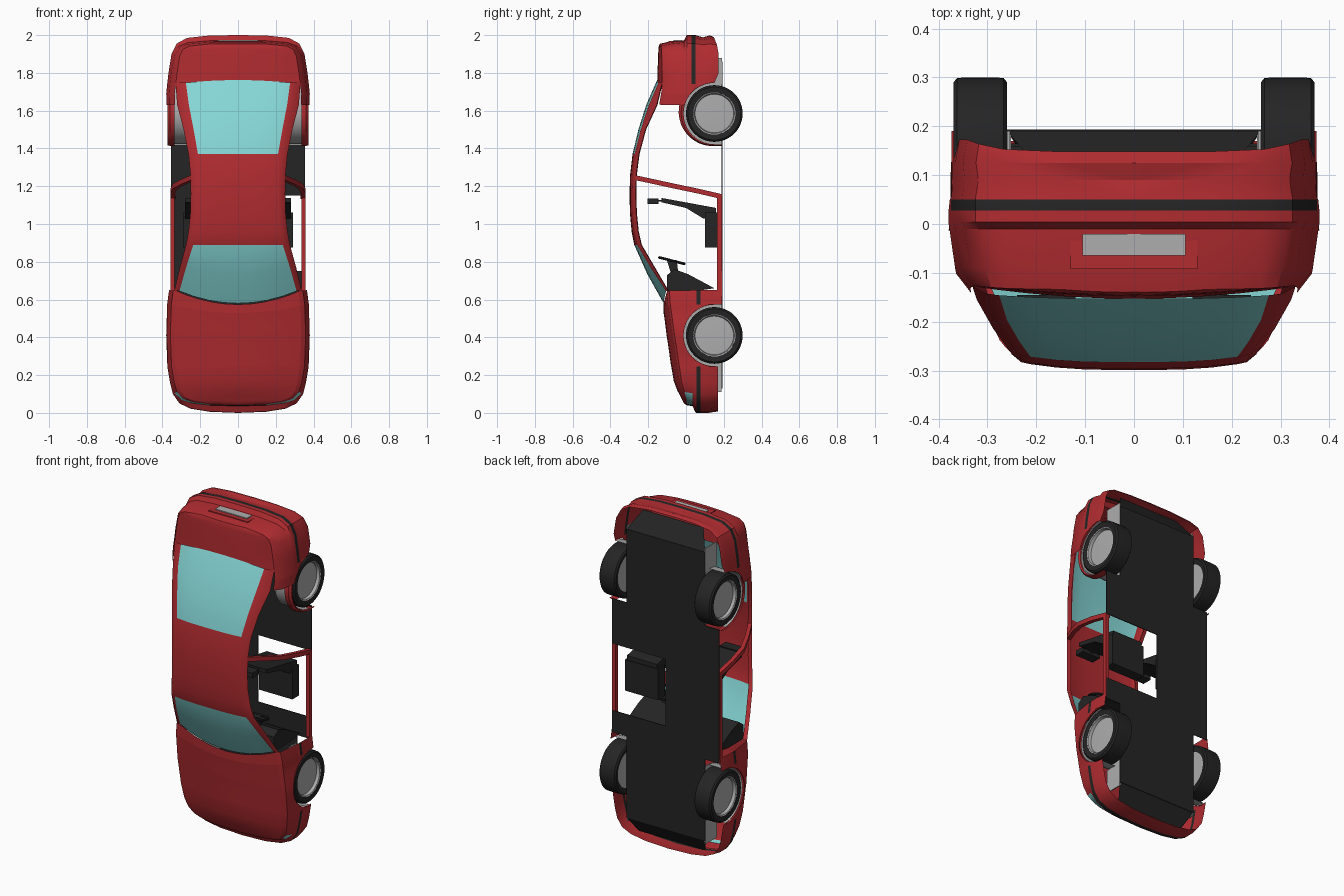
import bpy, bmesh, math
from mathutils import Vector

cube = bpy.data.objects.get("Cube")
if cube:
    bpy.data.objects.remove(cube, do_unlink=True)


def material(name, rgb):
    m = bpy.data.materials.new(name)
    m.use_nodes = True
    m.diffuse_color = (*rgb, 1)
    m.node_tree.nodes["Principled BSDF"].inputs["Base Color"].default_value = (*rgb, 1)
    return m


RED = material("red paint", (0.44, 0.025, 0.03))
BLACK = material("black trim", (0.018, 0.018, 0.018))
GLASS = material("blue glass", (0.24, 0.68, 0.68))
GREY = material("light grey", (0.42, 0.42, 0.42))
made = []


def finish(name, bm, mats, rule=None, mirror=False):
    bmesh.ops.remove_doubles(bm, verts=bm.verts, dist=0.0002)
    bmesh.ops.recalc_face_normals(bm, faces=bm.faces)
    if rule:
        for f in bm.faces:
            f.material_index = rule(f.calc_center_median())
    me = bpy.data.meshes.new(name)
    bm.to_mesh(me)
    bm.free()
    for m in mats:
        me.materials.append(m)
    ob = bpy.data.objects.new(name, me)
    bpy.context.collection.objects.link(ob)
    if mirror:
        ob.modifiers.new("Mirror", 'MIRROR').use_clip = True
    made.append(ob)
    return ob


def grid(name, rows, mats, rule=None, mirror=False):
    bm = bmesh.new()
    vs = [[bm.verts.new(p) for p in r] for r in rows]
    for a, b in zip(vs, vs[1:]):
        for i in range(len(a) - 1):
            bm.faces.new((a[i], a[i + 1], b[i + 1], b[i]))
    return finish(name, bm, mats, rule, mirror)


def prism(name, yz, x0, x1, mat, mirror=False):
    """Side profile in (y, z) extruded across x."""
    bm = bmesh.new()
    f = bm.faces.new([bm.verts.new((x0, y, z)) for y, z in yz])
    ext = bmesh.ops.extrude_face_region(bm, geom=[f])["geom"]
    bmesh.ops.translate(bm, vec=(x1 - x0, 0, 0),
                        verts=[v for v in ext if isinstance(v, bmesh.types.BMVert)])
    return finish(name, bm, [mat], mirror=mirror)


def box(name, x, y, z, mat, mirror=False):
    return prism(name, [(y[0], z[0]), (y[1], z[0]), (y[1], z[1]), (y[0], z[1])],
                 x[0], x[1], mat, mirror)


def lathe(name, profile, wz, mat, a0=0, a1=2 * math.pi, n=48):
    """Revolve (radius, x) around a wheel axle at y 0.15."""
    rows = [[(x, 0.15 - r * math.sin(a), wz + r * math.cos(a)) for r, x in profile]
            for a in (a0 + (a1 - a0) * k / n for k in range(n + 1))]
    return grid(name, rows, [mat], mirror=True)


ARCH = 0.163
FRONT_Z, REAR_Z = 0.41, 1.585


def interp(plan, z):
    for a, b in zip(plan, plan[1:]):
        if min(a[1], b[1]) <= z <= max(a[1], b[1]):
            t = (z - a[1]) / (b[1] - a[1])
            return tuple(p + (q - p) * t for p, q in zip(a, b))


def end_shell(name, plan, wz, s, levels, rule, bottom, top_ok, sweep):
    """Wrap a car end: plan rows are (half width, z, shoulder y, crown)."""
    arch_z = [wz - s * ARCH * math.cos(math.pi * k / 20) for k in range(21)]
    extra = [interp(plan, z) for z in arch_z]
    cols = sorted(set(plan + [e for e in extra if e]), key=lambda p: s * p[1])
    side, top = [], []
    for i, (x, z, ys, crown) in enumerate(cols):
        a, b = cols[max(i - 1, 0)], cols[min(i + 1, len(cols) - 1)]
        t = Vector((b[0] - a[0], b[1] - a[1])).normalized() if i else Vector((1, 0))
        inward = Vector((-t.y, t.x)) * s
        d = z - wz
        yb = bottom(x, z)
        if abs(d) < ARCH + 1e-5:
            yb = 0.15 - math.sqrt(max(ARCH ** 2 - d * d, 0))
        col = []
        for y, inset in levels(ys, z):
            p = Vector((x, z)) + inward * inset
            col.append((max(p.x, 0), min(y, yb), p.y))
        p = Vector((x, z)) + inward * (levels(ys, z)[-1][1] + 0.008)
        col.append((max(p.x, 0), yb, p.y))
        side.append(col)
        if top_ok(z):
            sx, sy, sz = col[0]
            top.append([(sx * f, sy - crown * (1 - f * f), sz - sweep(z) * (1 - f * f))
                        for f in (1, 0.85, 0.65, 0.4, 0.2, 0)])
    grid(name + "_sides", side, [RED, BLACK, GLASS], rule, True)
    grid(name + "_lid", top, [RED], None, True)


# Front end: bumper, wings and bonnet
front_plan = [(0, 0, -.005, 0), (.15, .006, -.005, .006), (.25, .022, -.006, .012),
              (.31, .05, -.01, .018), (.345, .1, -.02, .026), (.36, .16, -.035, .03),
              (.374, .245, -.047, .032), (.38, .41, -.072, .03), (.375, .575, -.095, .024),
              (.365, .65, -.1, .02)]


def front_levels(ys, z):
    n = max(0, 1 - z / 0.12)
    return [(ys, .045), (ys + .012, .022 + .018 * n), (.035, .004 + .032 * n), (.05, .002),
            (.056, 0), (.076, 0), (.12, 0)]


def front_rule(c):
    if .056 < c.y < .076 and (c.z < .225 or c.z > .58):
        return 1
    if .004 < c.y < .03 and c.z < .1:
        return 2 if c.x > .14 else 1
    return 0


end_shell("front_body", front_plan, FRONT_Z, 1, front_levels, front_rule,
          lambda x, z: .17 if z < .3 else .19, lambda z: True,
          lambda z: .07 * max(0, (z - .33) / .32) ** 2)

# Rear end: bumper, quarter panels and boot lid
rear_plan = [(0, 2, -.135, .002), (.15, 1.998, -.134, .006), (.27, 1.985, -.132, .012),
             (.325, 1.955, -.13, .016), (.352, 1.9, -.128, .02), (.368, 1.8, -.127, .024),
             (.374, 1.748, -.127, .026), (.38, 1.69, -.132, .02), (.378, 1.63, -.142, .02)]


def rear_levels(ys, z):
    n = max(0, (z - 1.88) / .12)
    return [(ys, .045), (ys + .04, .014 + .022 * n), (-.01, .002 + .026 * n), (.004, 0),
            (.028, 0), (.05, 0), (.09, .004 + .008 * n), (.125, .002)]


end_shell("rear_body", rear_plan, REAR_Z, -1, rear_levels,
          lambda c: 1 if .028 < c.y < .05 and c.z > 1.74 else 0,
          lambda x, z: .148 + .025 * min(1, (x / .35) ** 6), lambda z: z > 1.74, lambda z: 0)

# Number plate and its surround on the boot
box("plate_surround", (-.13, .13), (-.092, -.008), (1.955, 1.9685), RED)
box("number_plate", (-.105, .105), (-.065, -.02), (1.966, 1.974), GREY)

# Greenhouse rows: z, corner sweep, glass half width, centre y, glass edge y, rail x, rail y
house = [(.58, .065, .31, -.118, -.105, .338, -.095), (.735, .035, .275, -.205, -.188, .308, -.168),
         (.89, 0, .237, -.274, -.26, .275, -.238), (.96, 0, .225, -.288, -.275, .262, -.254),
         (1.06, 0, .215, -.297, -.285, .252, -.264), (1.16, 0, .212, -.299, -.287, .25, -.267),
         (1.26, 0, .21, -.296, -.285, .252, -.264), (1.37, 0, .212, -.283, -.272, .262, -.25),
         (1.5, 0, .235, -.252, -.24, .288, -.215), (1.63, 0, .26, -.211, -.197, .322, -.155),
         (1.762, -.014, .276, -.153, -.146, .331, -.127)]
rows = []
for z, c, g, yc, yg, r, yr in house:
    row = [(g * f, yc + (yg - yc) * f ** 3, z + c * f * f) for f in (0, .25, .5, .75, 1)]
    rows.append(row + [((g + r) / 2, (yg + yr) / 2 - .006, z + c), (r, yr, z + c)])


def house_rule(c):
    z = c.z
    half = .31 - (z - .62) * .26 if z < .89 else .212 + (z - 1.37) * .17
    return 1 if (z < .89 or z > 1.37) and c.x < half - .006 else 0


grid("roof_and_glass", rows, [RED, GLASS], house_rule, True)
# Inner return flange of the roof rail
grid("roof_rail_return", [[r[-1], (r[-1][0] - .025, r[-1][1] + .004, r[-1][2])] for r in rows],
     [RED], None, True)

# Middle pillars and sills
pillar = [(.25, -.268, 1.245), (.305, -.16, 1.222), (.345, -.06, 1.2), (.358, .06, 1.175),
          (.356, .19, 1.145)]
grid("middle_pillar", [[(x, y, z - .013), (x, y, z + .013), (x - .025, y, z + .013),
                        (x - .025, y, z - .013), (x, y, z - .013)] for x, y, z in pillar],
     [RED], None, True)
box("sill", (.335, .357), (.165, .19), (.64, 1.15), RED, True)

# Rear arch lip in front of the rear wheels
lip = [(.19, REAR_Z - ARCH, .19, REAR_Z - .172)]
for k in range(13):
    a = math.pi - k / 12 * (math.pi - math.acos(.05 / ARCH))
    w = ARCH + .009 + .02 * k / 12
    lip.append((.15 - ARCH * math.sin(a), REAR_Z + ARCH * math.cos(a),
                .15 - w * math.sin(a), REAR_Z + w * math.cos(a)))
grid("rear_arch_lip", [[(.368, a, b), (.374, (a + c) / 2, (b + d) / 2), (.36, c, d), (.335, c, d)]
                       for a, b, c, d in lip], [RED], None, True)

# Floor pan, with an opening on one side of the cabin
for i, (x0, x1, z0, z1) in enumerate([(-.26, .26, .13, .62), (-.355, .355, .62, .75),
                                      (-.355, 0, .75, 1.15), (-.355, .355, 1.15, 1.42),
                                      (-.26, .26, 1.42, 1.86)]):
    box(f"floor_{i + 1}", (x0, x1), (.188, .193), (z0, z1), BLACK)
grid("front_undertray", [[(-.26, .19, .13), (.26, .19, .13)], [(-.22, .13, .04), (.22, .13, .04)]],
     [BLACK])
grid("rear_undertray", [[(-.26, .19, 1.86), (.26, .19, 1.86)],
                        [(-.2, .12, 1.965), (.2, .12, 1.965)]], [BLACK])

# Wheels, rims and arch liners
tyre = [(.112, .268), (.14, .26), (.149, .267), (.15, .285), (.15, .345), (.149, .362),
        (.14, .37), (.112, .366), (.108, .352)]
rim = [(0, .275), (.112, .27), (.113, .366), (.106, .362), (.102, .345), (0, .35)]
for end, wz in (("front", FRONT_Z), ("rear", REAR_Z)):
    lathe(end + "_tyre", tyre, wz, BLACK)
    lathe(end + "_rim", rim, wz, GREY)
    lathe(end + "_arch_liner", [(ARCH - .002, .255), (ARCH - .002, .366)], wz, GREY, 0, math.pi, 24)
    wall = [(.15 - ARCH * math.sin(a), wz + ARCH * math.cos(a))
            for a in (math.pi * k / 16 for k in range(17))]
    prism(end + "_arch_wall", wall + [(.19, wz - ARCH), (.19, wz + ARCH)], .252, .256, GREY, True)
box("rear_inner_panel", (.254, .26), (.08, .19), (1.74, 1.88), GREY, True)
box("front_inner_panel", (.254, .26), (.08, .188), (.11, .25), GREY, True)

# Dashboard, seats and steering wheel
prism("dashboard", [(-.1, .645), (-.1, .73), (-.06, .76), (.01, .735), (.15, .66), (.05, .645)],
      -.31, .31, BLACK)
prism("seat_base", [(.1, .875), (.165, .875), (.165, 1.06), (.1, 1.06)], .07, .29, BLACK, True)
prism("seat_back", [(-.13, 1.115), (-.13, 1.138), (.16, 1.085), (.16, 1.03), (.09, 1.03),
                    (0, 1.085)], .08, .28, BLACK, True)
box("headrest", (.12, .24), (-.205, -.145), (1.105, 1.135), BLACK, True)
box("headrest_post", (.17, .19), (-.15, -.12), (1.118, 1.128), BLACK, True)
bpy.ops.mesh.primitive_torus_add(major_radius=.068, minor_radius=.007, major_segments=28,
                                 minor_segments=8, location=(.17, -.075, .806),
                                 rotation=(-.25, 0, 0))
wheel = bpy.context.object
wheel.name = "steering_wheel"
wheel.data.materials.append(BLACK)
made.append(wheel)
box("steering_spoke", (.105, .235), (-.085, -.065), (.8, .81), BLACK)
prism("steering_column", [(-.1, .805), (-.05, .81), (-.04, .74), (-.08, .74)], .15, .19, BLACK)

# Smooth shading with sharp creases kept
bpy.ops.object.select_all(action='DESELECT')
for ob in made:
    ob.select_set(True)
bpy.context.view_layer.objects.active = made[0]
bpy.ops.object.shade_smooth_by_angle(angle=math.radians(32))
